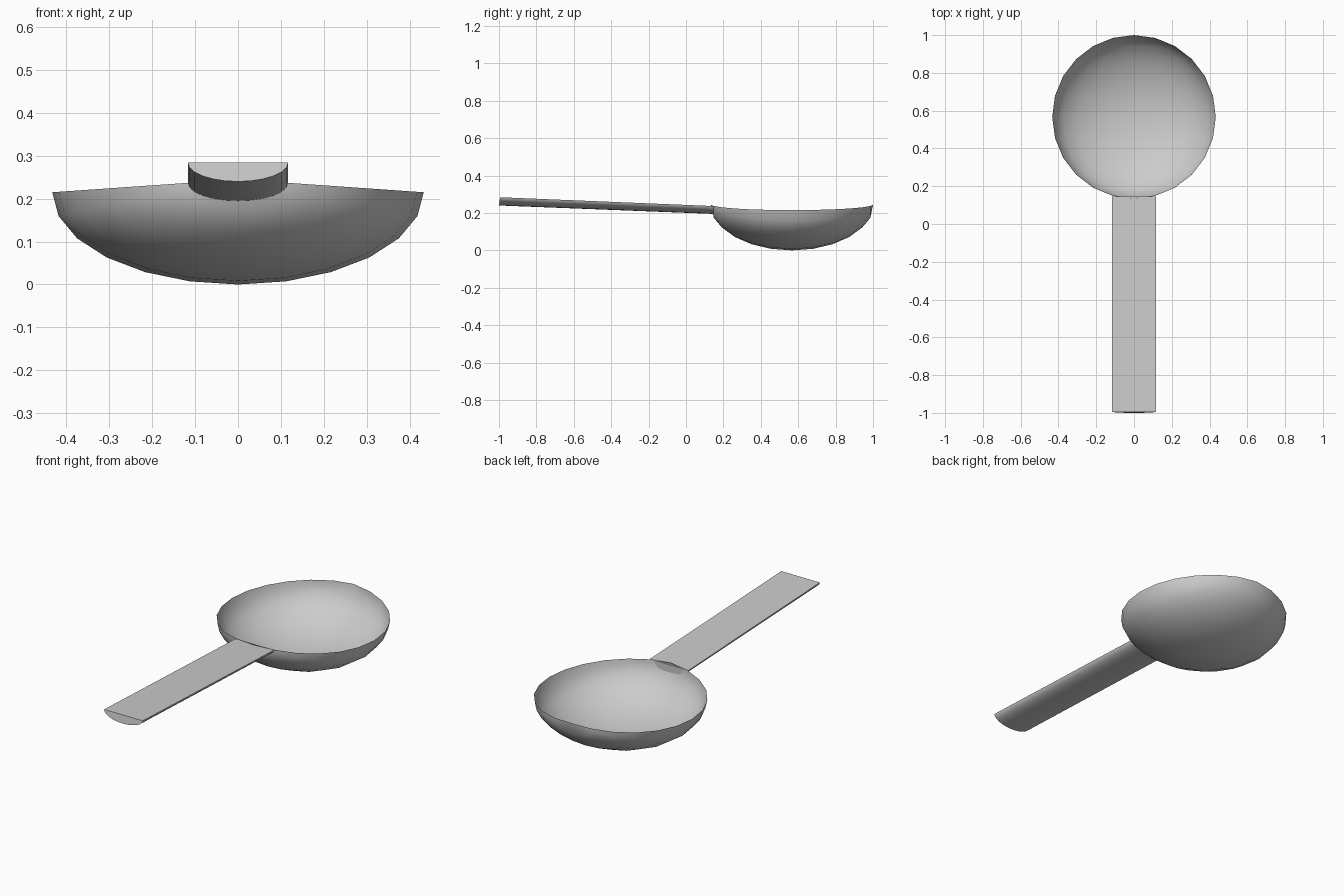
import bpy, bmesh
from math import sin, cos, pi, radians

if "Cube" in bpy.data.objects:
    bpy.data.objects.remove(bpy.data.objects["Cube"])

SEG = 12          # segments across each half-round section
R, CY = 0.433, 0.567


def half_ring(bm, y, r, top, depth, lean=0.0):
    """Half-ellipse row of vertices hanging below z = top."""
    row = []
    for j in range(SEG + 1):
        a = pi * j / SEG
        row.append(bm.verts.new((r * cos(a), y - lean * sin(a), top - depth * sin(a))))
    return row


def bridge(bm, a, b):
    for j in range(SEG):
        bm.faces.new((a[j], a[j + 1], b[j + 1], b[j]))


def finish(bm, name, angle):
    mesh = bpy.data.meshes.new(name)
    bmesh.ops.recalc_face_normals(bm, faces=bm.faces)
    bm.to_mesh(mesh)
    bm.free()
    ob = bpy.data.objects.new(name, mesh)
    bpy.context.collection.objects.link(ob)
    bpy.ops.object.select_all(action='DESELECT')
    ob.select_set(True)
    bpy.context.view_layer.objects.active = ob
    bpy.ops.object.shade_smooth_by_angle(angle=radians(angle))
    return ob


# Bowl: open half-ellipsoid shell with poles at its front and back, rim dipping at the sides
bm = bmesh.new()
rings = []
for k in range(1, 12):
    t = pi * k / 12
    s = sin(t)
    depth = 0.215 * s + (0.008 if k in (1, 11) else 0)
    rings.append(half_ring(bm, CY - R * cos(t), R * s, 0.245 - 0.03 * s, depth))
for a, b in zip(rings, rings[1:]):
    bridge(bm, a, b)
for row, y in ((rings[0], CY - R), (rings[-1], CY + R)):
    pole = bm.verts.new((0, y, 0.243))
    for j in range(SEG):
        f = (row[j], row[j + 1], pole)
        bm.faces.new(f if y > CY else f[::-1])
finish(bm, "bowl", 40)

# Handle: half-round bar with a flat top, rising towards its free end
bm = bmesh.new()
ends = [half_ring(bm, -0.994, 0.117, 0.284, 0.044, 0.006),
        half_ring(bm, 0.146, 0.117, 0.237, 0.042)]
bridge(bm, *ends)
bm.faces.new((ends[0][0], ends[1][0], ends[1][-1], ends[0][-1]))
for row in ends:
    bm.faces.new(row)
finish(bm, "handle", 35)
